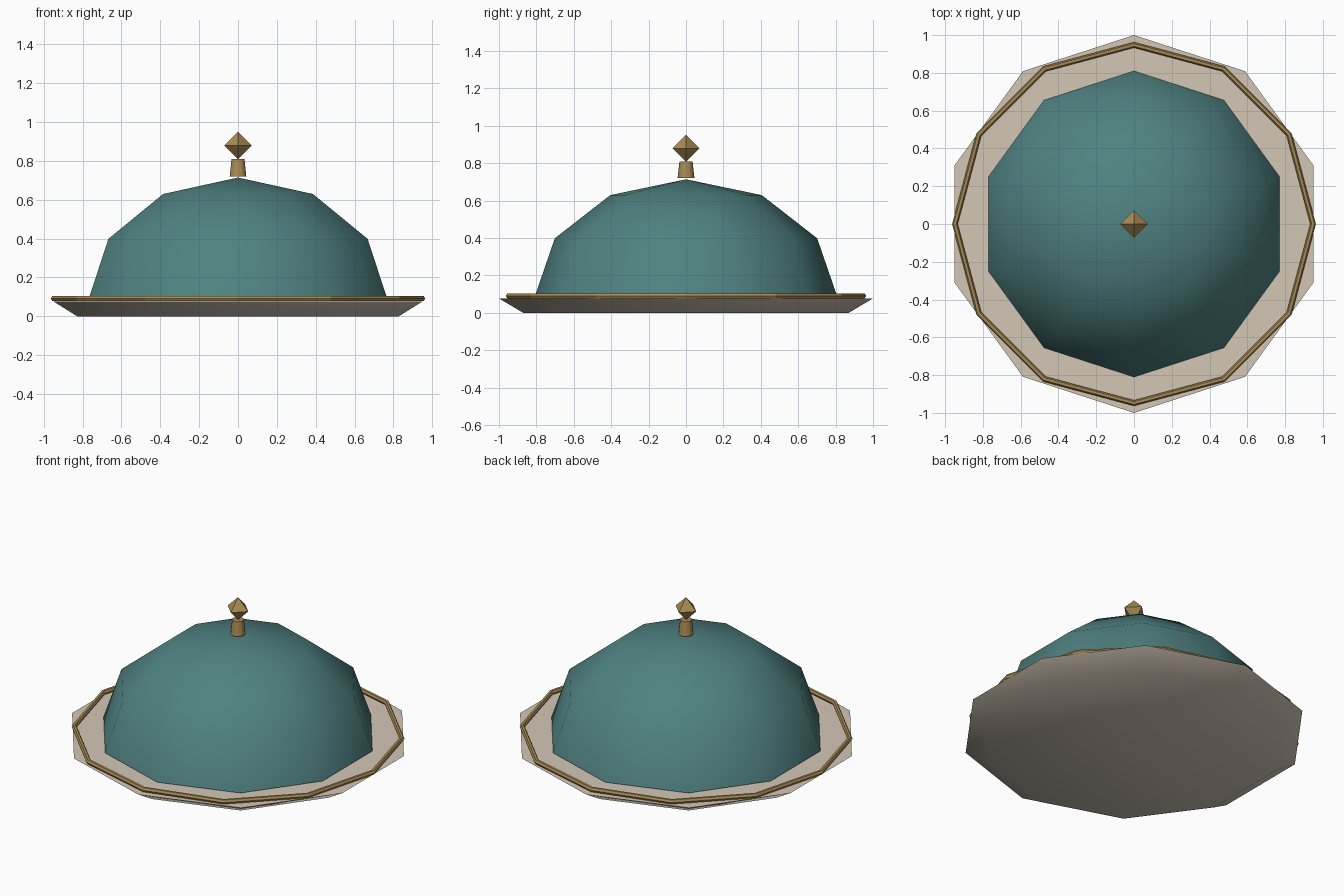
import bpy, bmesh, math

if "Cube" in bpy.data.objects:
    bpy.data.objects.remove(bpy.data.objects["Cube"])


def material(name, rgb):
    m = bpy.data.materials.new(name)
    m.diffuse_color = (*rgb, 1)
    m.use_nodes = True
    m.node_tree.nodes["Principled BSDF"].inputs["Base Color"].default_value = m.diffuse_color
    return m


tan = material("stoneware", (0.65, 0.57, 0.47))
teal = material("teal_enamel", (0.08, 0.22, 0.22))
brass = material("brass", (0.40, 0.26, 0.09))


def finish(name, mat, smooth=None):
    ob = bpy.context.object
    ob.name = ob.data.name = name
    ob.data.materials.append(mat)
    if smooth:
        bpy.ops.object.shade_smooth_by_angle(angle=math.radians(smooth))
    return ob


# Plate: ten-sided, flaring upwards
bpy.ops.mesh.primitive_cone_add(vertices=10, radius1=0.87, radius2=1.0,
                                depth=0.077, location=(0, 0, 0.0385))
finish("plate", tan, 40)

# Brass ring lying on the plate edge
bpy.ops.mesh.primitive_torus_add(major_segments=12, minor_segments=6,
                                 major_radius=0.948, minor_radius=0.015,
                                 location=(0, 0, 0.091))
finish("rim_ring", brass)

# Dome cover: upper half of a squashed ball, open below
bpy.ops.mesh.primitive_uv_sphere_add(segments=10, ring_count=6, radius=0.81)
dome = finish("dome_cover", teal)
bm = bmesh.new()
bm.from_mesh(dome.data)
bmesh.ops.delete(bm, geom=[v for v in bm.verts if v.co.z < -0.01], context='VERTS')
for v in bm.verts:
    v.co.z = 0.083 + v.co.z * 0.631 / 0.81
bm.to_mesh(dome.data)
bm.free()
bpy.ops.object.shade_smooth_by_angle(angle=math.radians(50))

# Handle stem
bpy.ops.mesh.primitive_cone_add(vertices=10, radius1=0.045, radius2=0.035,
                                depth=0.09, location=(0, 0, 0.765))
finish("handle_stem", brass, 40)

# Faceted knob: octahedron
bpy.ops.mesh.primitive_uv_sphere_add(segments=4, ring_count=2, radius=0.072,
                                     location=(0, 0, 0.879))
knob = finish("handle_knob", brass)
if len(knob.data.vertices) != 6:
    bm = bmesh.new()
    r = 0.072
    for p in [(r, 0, 0), (-r, 0, 0), (0, r, 0), (0, -r, 0), (0, 0, r), (0, 0, -r)]:
        bm.verts.new(p)
    bmesh.ops.convex_hull(bm, input=bm.verts)
    bm.to_mesh(knob.data)
    bm.free()
